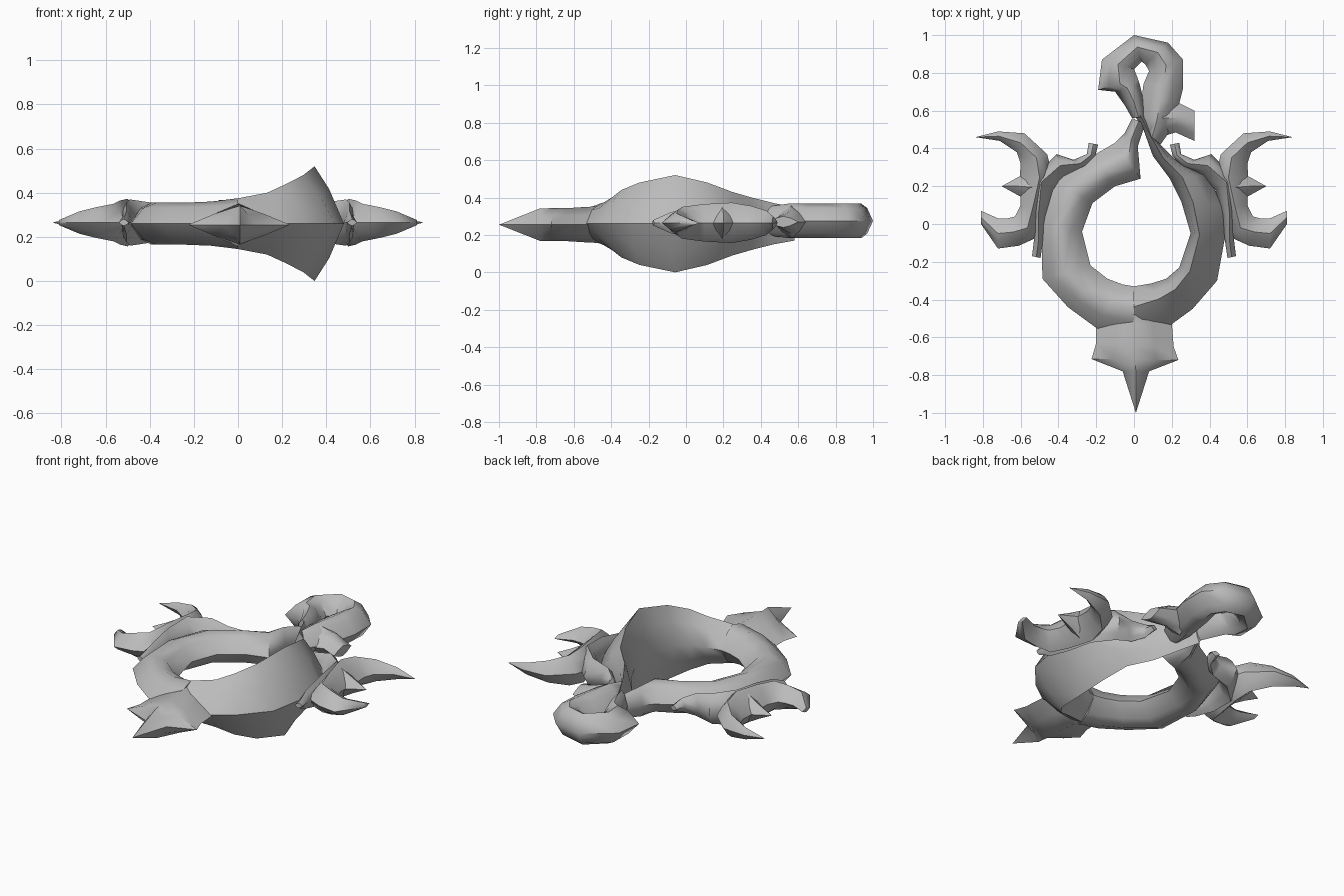
import bpy, bmesh, math

grey = bpy.data.materials.new("plain grey")
grey.diffuse_color = (0.5, 0.5, 0.5, 1)


def strip(name, sections, zc=0.26, k=0.65, mirror=False):
    """Loft a ridged band. Section: inner x, y, outer x, y, half height, ridge position."""
    bm = bmesh.new()
    rings = []
    for ix, iy, ox, oy, h, t in sections:
        upper = [(0, 0), (t * 0.5, k), (t, 1), ((1 + t) / 2, k), (1, 0)]
        lower = [(u, -v) for u, v in upper[-2:0:-1]]
        rings.append([bm.verts.new((ix + (ox - ix) * u, iy + (oy - iy) * u, zc + h * v))
                      for u, v in upper + lower])
    for a, b in zip(rings, rings[1:]):
        for i in range(8):
            j = (i + 1) % 8
            bm.faces.new((a[i], a[j], b[j], b[i]))
    bm.faces.new(rings[0])
    bm.faces.new(rings[-1])
    if mirror:
        geo = bmesh.ops.duplicate(bm, geom=bm.verts[:] + bm.edges[:] + bm.faces[:])["geom"]
        for v in geo:
            if isinstance(v, bmesh.types.BMVert):
                v.co.x = -v.co.x
    bmesh.ops.remove_doubles(bm, verts=bm.verts[:], dist=0.0005)
    bmesh.ops.recalc_face_normals(bm, faces=bm.faces[:])
    me = bpy.data.meshes.new(name)
    bm.to_mesh(me)
    bm.free()
    me.materials.append(grey)
    ob = bpy.data.objects.new(name, me)
    bpy.context.collection.objects.link(ob)
    bpy.ops.object.select_all(action='DESELECT')
    ob.select_set(True)
    bpy.context.view_layer.objects.active = ob
    bpy.ops.object.shade_smooth_by_angle(angle=math.radians(50))
    return ob


# Left half of the ring, from the neck round to the bottom
strip("ring_left_arm", [
    (0.06, 0.53, -0.01, 0.56, 0.07, 0.5),
    (0.02, 0.41, -0.05, 0.48, 0.09, 0.5),
    (0.035, 0.24, -0.10, 0.43, 0.095, 0.5),
    (-0.10, 0.20, -0.22, 0.36, 0.095, 0.5),
    (-0.22, 0.11, -0.41, 0.24, 0.095, 0.5),
    (-0.275, -0.04, -0.49, 0.0, 0.095, 0.55),
    (-0.23, -0.22, -0.485, -0.29, 0.095, 0.55),
    (-0.14, -0.29, -0.35, -0.44, 0.095, 0.5),
    (-0.06, -0.32, -0.20, -0.55, 0.10, 0.45),
    (0.0, -0.33, 0.0, -0.60, 0.115, 0.4)], k=0.75)

# Right half of the ring, with the tall ridge
strip("ring_right_arm", [
    (0.0, -0.33, 0.0, -0.60, 0.115, 0.4),
    (0.09, -0.315, 0.20, -0.53, 0.14, 0.38),
    (0.17, -0.29, 0.31, -0.45, 0.18, 0.35),
    (0.24, -0.23, 0.44, -0.30, 0.22, 0.28),
    (0.30, -0.05, 0.48, -0.08, 0.26, 0.26),
    (0.25, 0.12, 0.475, 0.10, 0.22, 0.28),
    (0.19, 0.24, 0.38, 0.26, 0.17, 0.35),
    (0.10, 0.36, 0.22, 0.34, 0.14, 0.45),
    (0.05, 0.50, 0.12, 0.44, 0.11, 0.5),
    (0.0, 0.58, 0.06, 0.58, 0.09, 0.5)], k=0.6)

# Curled loop at the top, and the fin on its side
strip("top_loop", [
    (0.05, 0.50, 0.14, 0.42, 0.08, 0.5),
    (0.03, 0.57, 0.21, 0.52, 0.092, 0.5),
    (0.04, 0.66, 0.24, 0.64, 0.092, 0.5),
    (0.05, 0.74, 0.26, 0.72, 0.092, 0.5),
    (0.08, 0.81, 0.26, 0.87, 0.092, 0.5),
    (0.06, 0.845, 0.18, 0.96, 0.092, 0.55),
    (0.04, 0.86, 0.0, 1.0, 0.092, 0.55),
    (0.0, 0.82, -0.17, 0.87, 0.092, 0.5),
    (0.02, 0.77, -0.19, 0.71, 0.09, 0.45),
    (0.03, 0.74, -0.10, 0.70, 0.09, 0.5),
    (0.05, 0.66, -0.05, 0.63, 0.09, 0.5),
    (0.06, 0.57, -0.01, 0.56, 0.085, 0.5)], zc=0.275, k=0.75)
strip("loop_fin", [
    (0.14, 0.46, 0.16, 0.66, 0.088, 0.5),
    (0.22, 0.485, 0.24, 0.64, 0.065, 0.5),
    (0.32, 0.44, 0.32, 0.60, 0.03, 0.5)], zc=0.27)

# Pointed tail at the bottom
strip("tail", [
    (-0.10, -0.42, 0.10, -0.42, 0.10, 0.5),
    (-0.20, -0.54, 0.20, -0.52, 0.095, 0.5),
    (-0.20, -0.63, 0.21, -0.65, 0.088, 0.5),
    (-0.225, -0.715, 0.235, -0.72, 0.088, 0.5),
    (-0.06, -0.78, 0.08, -0.78, 0.087, 0.5),
    (0.01, -1.0, 0.01, -1.0, 0.0, 0.5)], zc=0.255, k=0.55)

# Wings on both sides: claw, middle spike and root band
strip("wing_claws", [
    (0.84, 0.46, 0.84, 0.46, 0.0, 0.5),
    (0.71, 0.44, 0.72, 0.49, 0.035, 0.5),
    (0.62, 0.38, 0.58, 0.48, 0.065, 0.5),
    (0.60, 0.32, 0.46, 0.37, 0.09, 0.6),
    (0.605, 0.24, 0.43, 0.25, 0.108, 0.6),
    (0.60, 0.10, 0.49, 0.09, 0.10, 0.6),
    (0.63, 0.04, 0.51, -0.07, 0.085, 0.55),
    (0.67, 0.03, 0.61, -0.115, 0.07, 0.5),
    (0.72, 0.03, 0.72, -0.13, 0.05, 0.5),
    (0.81, 0.07, 0.81, 0.0, 0.012, 0.5)], zc=0.265, mirror=True)
strip("wing_spikes", [
    (0.54, 0.11, 0.54, 0.28, 0.085, 0.5),
    (0.61, 0.15, 0.61, 0.25, 0.045, 0.5),
    (0.70, 0.20, 0.70, 0.20, 0.0, 0.5)], zc=0.265, mirror=True)
strip("wing_roots", [
    (0.19, 0.42, 0.24, 0.43, 0.015, 0.5),
    (0.205, 0.36, 0.25, 0.37, 0.04, 0.5),
    (0.25, 0.30, 0.32, 0.34, 0.065, 0.5),
    (0.37, 0.25, 0.41, 0.37, 0.09, 0.5),
    (0.43, 0.18, 0.53, 0.25, 0.105, 0.6),
    (0.47, 0.04, 0.54, 0.08, 0.09, 0.5),
    (0.48, -0.08, 0.53, -0.09, 0.055, 0.5),
    (0.495, -0.18, 0.54, -0.17, 0.015, 0.5)], zc=0.265, mirror=True)
